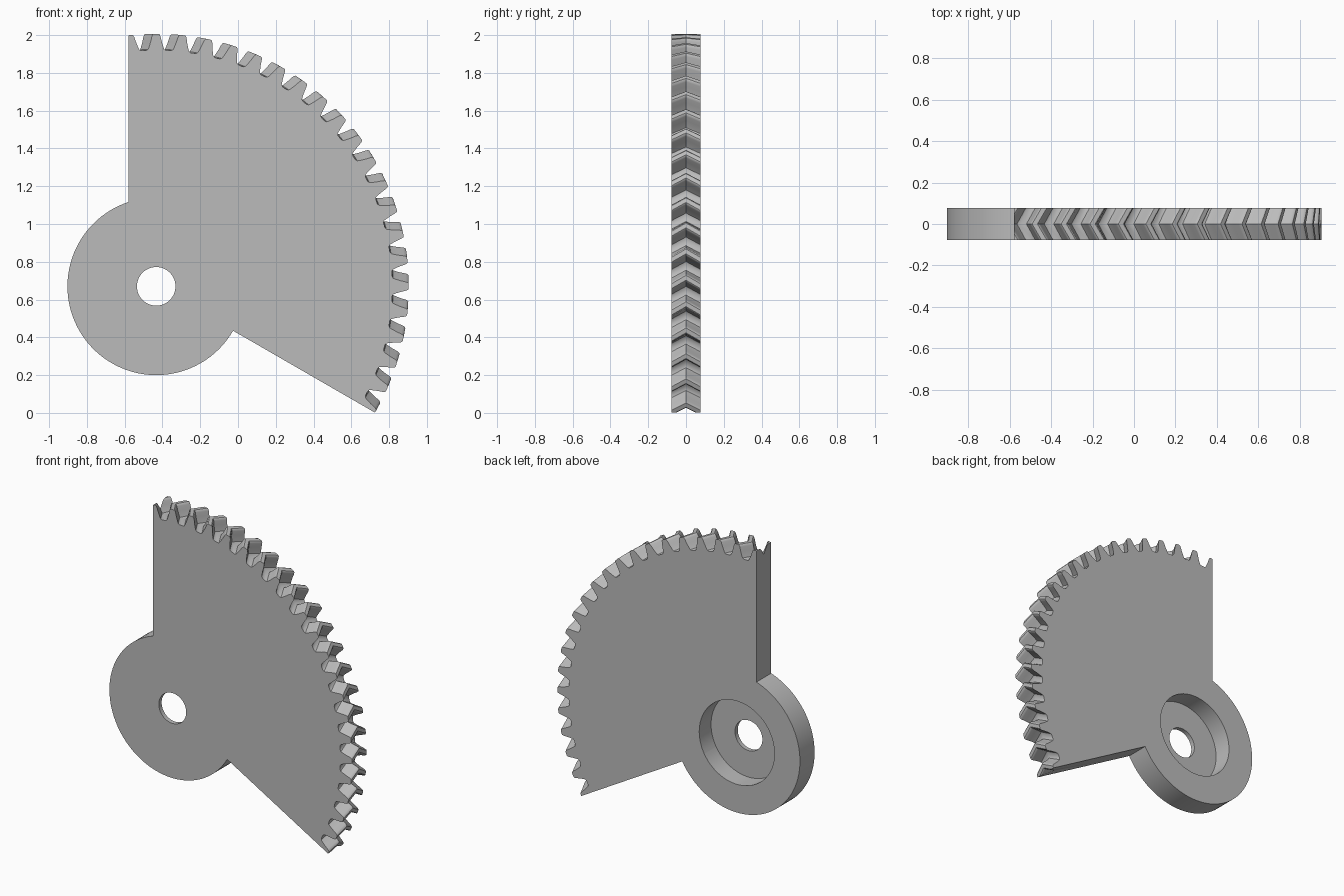
import bpy, bmesh
from math import sin, cos, radians, tan, pi

if "Cube" in bpy.data.objects:
    bpy.data.objects.remove(bpy.data.objects["Cube"], do_unlink=True)

CX, CZ = -0.433, 0.67      # gear axis
HALF = 0.078               # half thickness
PITCH = 6                  # degrees per tooth
SWEEP = 1.95               # herringbone shift at the middle plane, degrees
# One flank: degrees from tooth centre, radius
FLANK = [(2.4, 1.25), (1.95, 1.255), (1.7, 1.268), (1.3, 1.295),
         (1.0, 1.322), (0.8, 1.333), (0.55, 1.337)]

metal = bpy.data.materials.new("grey_metal")
metal.use_nodes = True
GREY = (0.5, 0.5, 0.5, 1)
metal.diffuse_color = GREY
metal.node_tree.nodes["Principled BSDF"].inputs["Base Color"].default_value = GREY


def prism(name, sections):
    """Join matching outlines given as (y, [(x, z), ...]) around the gear axis."""
    bm = bmesh.new()
    rings = [[bm.verts.new((CX + x, y, CZ + z)) for x, z in pts] for y, pts in sections]
    for a, b in zip(rings, rings[1:]):
        n = len(a)
        for i in range(n):
            j = (i + 1) % n
            bm.faces.new((a[i], a[j], b[j], b[i]))
    bm.faces.new(rings[0])
    bm.faces.new(rings[-1])
    bmesh.ops.recalc_face_normals(bm, faces=bm.faces)
    mesh = bpy.data.meshes.new(name)
    bm.to_mesh(mesh)
    bm.free()
    mesh.materials.append(metal)
    obj = bpy.data.objects.new(name, mesh)
    bpy.context.collection.objects.link(obj)
    return obj


def polar(r, deg):
    return r * cos(radians(deg)), r * sin(radians(deg))


def circle(r, n=96):
    return [polar(r, 360 * i / n) for i in range(n)]


def toothed_outline(shift):
    pts = [(-0.4, -0.1)]
    for k in range(-6, 18):
        centre = k * PITCH + shift
        pts += [polar(r, centre - a) for a, r in FLANK]
        pts += [polar(r, centre + a) for a, r in reversed(FLANK)]
    return pts


def combine(target, tool, operation):
    mod = target.modifiers.new(operation.lower(), 'BOOLEAN')
    mod.operation, mod.object, mod.solver = operation, tool, 'EXACT'
    tool.hide_render = True
    bpy.context.view_layer.objects.active = target
    bpy.ops.object.modifier_apply(modifier=mod.name)
    bpy.data.objects.remove(tool, do_unlink=True)


# Herringbone toothed sector
gear = prism("sector_gear", [(-HALF, toothed_outline(0)),
                             (0, toothed_outline(SWEEP)),
                             (HALF, toothed_outline(0))])

# Trim to the two straight sides
left, slope = -0.146, tan(radians(-30))
wedge = [(left, left * slope), (2, 2 * slope), (2, 2), (left, 2)]
combine(gear, prism("trim", [(-1, wedge), (1, wedge)]), 'INTERSECT')

# Round hub, deep recess on the back, shaft hole
for name, r, y0, y1, op in [("hub", 0.47, -HALF, HALF, 'UNION'),
                            ("recess", 0.28, -HALF + 0.03, 1, 'DIFFERENCE'),
                            ("shaft_hole", 0.102, -1, 1, 'DIFFERENCE')]:
    combine(gear, prism(name, [(y0, circle(r)), (y1, circle(r))]), op)

bpy.ops.object.select_all(action='DESELECT')
gear.select_set(True)
bpy.context.view_layer.objects.active = gear
bpy.ops.object.shade_smooth_by_angle(angle=radians(35))
